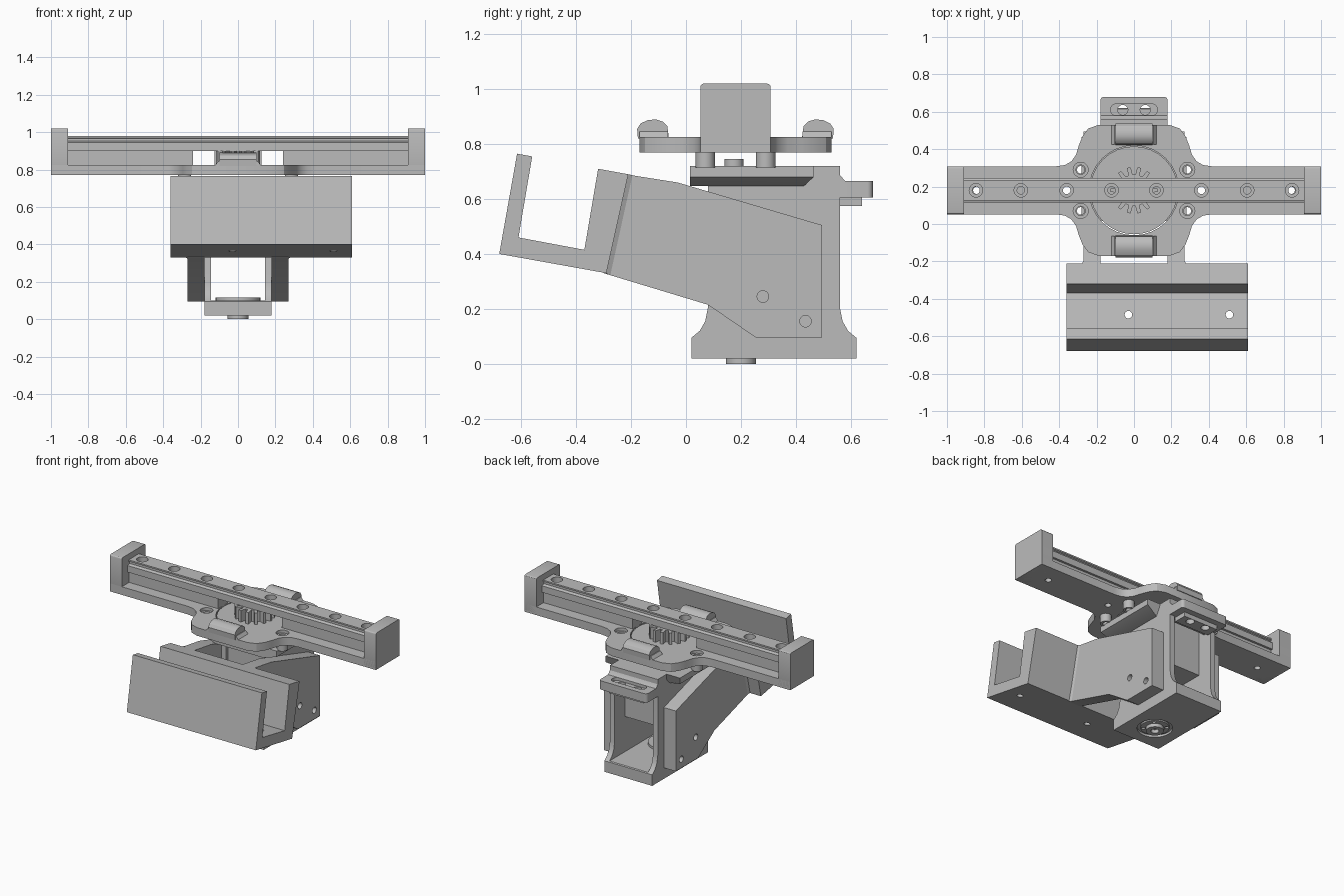
import bpy, bmesh, math
from mathutils import Vector

cube = bpy.data.objects.get("Cube")
if cube:
    bpy.data.objects.remove(cube, do_unlink=True)

grey = bpy.data.materials.new("light grey")
grey.use_nodes = True
grey.diffuse_color = (0.5, 0.5, 0.5, 1)
grey.node_tree.nodes["Principled BSDF"].inputs["Base Color"].default_value = (0.5, 0.5, 0.5, 1)

MID = 0.18  # y of the turning axis


def prism(name, pts, axis, a, b):
    """Extrude a flat outline along an axis from a to b."""
    place = {"X": lambda p, t: (t, p[0], p[1]),
             "Y": lambda p, t: (p[0], t, p[1]),
             "Z": lambda p, t: (p[0], p[1], t)}[axis]
    bm = bmesh.new()
    face = bm.faces.new([bm.verts.new(place(p, a)) for p in pts])
    moved = bmesh.ops.extrude_face_region(bm, geom=[face])["geom"]
    shift = Vector(place((0, 0), b - a))
    bmesh.ops.translate(bm, vec=shift, verts=[v for v in moved if isinstance(v, bmesh.types.BMVert)])
    bmesh.ops.recalc_face_normals(bm, faces=bm.faces)
    mesh = bpy.data.meshes.new(name)
    bm.to_mesh(mesh)
    bm.free()
    mesh.materials.append(grey)
    obj = bpy.data.objects.new(name, mesh)
    bpy.context.scene.collection.objects.link(obj)
    return obj


def box(name, x, y, z):
    return prism(name, [(x[0], y[0]), (x[1], y[0]), (x[1], y[1]), (x[0], y[1])], "Z", *z)


def circle(c, r, n=32):
    return [(c[0] + r * math.cos(math.tau * i / n), c[1] + r * math.sin(math.tau * i / n)) for i in range(n)]


def cyl(name, c, r, axis, a, b):
    return prism(name, circle(c, r), axis, a, b)


def rounded(x, y, r, n=6):
    """Outline of a rectangle with round corners."""
    pts = []
    corners = [(x[1] - r, y[1] - r), (x[0] + r, y[1] - r), (x[0] + r, y[0] + r), (x[1] - r, y[0] + r)]
    for k, (cx, cy) in enumerate(corners):
        for i in range(n + 1):
            t = math.pi / 2 * (k + i / n)
            pts.append((cx + r * math.cos(t), cy + r * math.sin(t)))
    return pts


def boolean(obj, others, operation="DIFFERENCE"):
    """Cut or join other solids into an object, then discard them."""
    for other in others:
        other.hide_render = True
        mod = obj.modifiers.new("boolean", "BOOLEAN")
        mod.operation, mod.object, mod.solver = operation, other, "EXACT"
        bpy.context.view_layer.update()
        graph = bpy.context.evaluated_depsgraph_get()
        mesh = bpy.data.meshes.new_from_object(obj.evaluated_get(graph))
        obj.modifiers.clear()
        obj.data = mesh
        bpy.data.objects.remove(other, do_unlink=True)
    return obj


# Clamp channel and its two mounting cheeks
channel = prism("clamp_channel", [(-.68, .40), (-.615, .765), (-.56, .755), (-.61, .46), (-.37, .415),
                                  (-.32, .71), (-.21, .69), (-.29, .33)], "X", -.36, .61)
boolean(channel, [cyl("cut", (x, -.485), .02, "Z", .3, .55) for x in (-.03, .51)])
cheek = [(-.22, .69), (-.03, .66), (.495, .505), (.495, .095), (.255, .095), (.08, .215), (-.30, .33)]
for side, name in ((1, "left_cheek"), (-1, "right_cheek")):
    part = prism(name, cheek, "X", side * .18, side * .27)
    boolean(part, [cyl("cut", c, .021, "X", -.5, .5) for c in ((.28, .245), (.435, .155))])
    # small fillet where the cheek meets the channel
    fillet = prism(name + "_fillet", [(-.24, .695), (-.195, .687), (-.275, .325), (-.31, .335)],
                   "X", side * .26, side * .29)
    for v in fillet.data.vertices:
        if v.co.y in (fillet.data.vertices[1].co.y, fillet.data.vertices[2].co.y) and abs(v.co.x) > .28:
            v.co.x = side * .27

# Column: flared foot, hollow inside, bracket on the back
foot = [(.62, .02), (.62, .095), (.59, .12), (.57, .155), (.56, .205)]
column = prism("column", [(.02, .02)] + foot + [(.56, .72), (.08, .72)]
               + [(.64 - y, z) for y, z in reversed(foot[1:])], "X", -.18, .18)
boolean(column, [box("cut", (-.145, .145), (-.1, .8), (.1, .65)),
                 cyl("cut", (0, .2), .11, "Z", 0, .035)])
box("motor_block", (-.145, .145), (.1, .45), (.34, .66))
cyl("bearing", (0, .2), .12, "Z", .09, .115)
shaft = cyl("bottom_shaft", (0, .2), .055, "Z", 0, .1)
boolean(shaft, [cyl("cut", (0, .2), .025, "Z", -.1, .03)])
bearing_ring = cyl("bearing_ring", (0, .2), .09, "Z", .024, .05)
boolean(bearing_ring, [cyl("cut", (0.072 * math.cos(t), .2 + .072 * math.sin(t)), .012, "Z", 0, .045)
                       for t in (.8, 2.4, 3.9, 5.5)])

# Cable bracket with a slot and two holes
tab = prism("back_bracket", rounded((-.18, .18), (.5, .68), .02), "Z", .605, .665)
boolean(tab, [prism("cut", rounded((-.125, .125), (.58, .642), .03), "Z", .645, .7)]
        + [cyl("cut", (x, .61), .027, "Z", .5, .7) for x in (-.06, .06)])
boss = box("bracket_boss", (-.13, .13), (.55, .64), (.575, .605))
boolean(boss, [cyl("cut", (x, .61), .027, "Z", .5, .7) for x in (-.06, .06)])
prism("bracket_fillet", [(.55, .72), (.558, .69), (.58, .665), (.55, .665)], "X", -.18, .18)

# Head flange, tapered underneath
flange = prism("head_flange", [(-.18, .648), (.18, .648), (.28, .68), (.28, .72), (-.28, .72), (-.28, .68)],
               "Y", .015, .465)
for v in flange.data.vertices:
    if v.co.z < .66 and v.co.y > .4:
        v.co.y = .43
cyl("hub", (0, .175), .035, "Z", .7, .745)

# Turning plate with arms
quarter = [(1, .308), (.42, .308), (.37, .315), (.335, .335), (.31, .37), (.295, .42),
           (.275, .47), (.245, .51), (.19, .53)]
half = quarter + [(-x, y) for x, y in reversed(quarter)]
plate = prism("turning_plate", half + [(-x, 2 * MID - y) for x, y in half], "Z", .77, .825)
holes = [(sx * .285, MID + sy * .11) for sx in (-1, 1) for sy in (-1, 1)]
boolean(plate, [cyl("cut", (0, MID), .24, "Z", .7, .9)]
        + [cyl("cut", c, .025, "Z", .7, .9) for c in holes]
        + [cyl("cut", c, .04, "Z", .805, .9) for c in holes]
        + [cyl("cut", (x, MID), .02, "Z", .7, .9) for x in (-.84, -.36, .36, .84)])
cyl("turning_disc", (0, MID), .235, "Z", .77, .822)
for i, c in enumerate(holes):
    post = cyl("post_%d" % i, c, .035, "Z", .715, .77)
    boolean(post, [cyl("cut", c, .02, "Z", .6, .9)])

# Gear
teeth = 14
outline = []
for i in range(teeth):
    for off, r in ((-.3, .085), (-.17, .125), (.17, .125), (.3, .085)):
        t = math.tau * (i + off) / teeth
        outline.append((r * math.cos(t), MID + r * math.sin(t)))
prism("gear", outline, "Z", .82, .9)

# Finger grips
grip = [(-.175, .82), (-.178, .855), (-.165, .875), (-.14, .887), (-.11, .89), (-.085, .882),
        (-.068, .865), (-.062, .82)]
prism("front_grip", grip, "X", -.1, .1)
prism("back_grip", [(2 * MID - y, z) for y, z in grip], "X", -.1, .1)
for side, y in (("front", (-.17, -.065)), ("back", (.425, .53))):
    prism(side + "_grip_base", [(-.125, .82), (.125, .82), (.105, .845), (-.105, .845)], "Y", *y)

# End stops and rail supports
for side, name in ((1, "left"), (-1, "right")):
    xs = sorted((side * .91, side * 1.0))
    prism(name + "_end_stop", rounded((.052, .308), (.77, 1.02), .012, 3), "X", *xs)
    support = box(name + "_rail_support", sorted((side * .24, side * .92)), (.13, .23), (.82, .905))
    boolean(support, [cyl("cut", (side * x, MID), .02, "Z", .7, 1) for x in (.36, .84)])

# Grooved linear rail with counterbored holes
profile = [(.065, .90), (.065, .945), (.045, .952), (.045, .965), (.055, .97), (.055, .98)]
rail = prism("rail", [(MID - y, z) for y, z in profile] + [(MID + y, z) for y, z in reversed(profile)],
             "X", -.915, .915)
spots = [s * x for s in (-1, 1) for x in (.12, .36, .605, .845)]
boolean(rail, [cyl("cut", (x, MID), .036, "Z", .945, 1) for x in spots]
        + [cyl("cut", (x, MID), .02, "Z", .85, 1) for x in spots])

# Smooth rounded surfaces, keep edges crisp
for obj in bpy.context.scene.objects:
    if obj.type == "MESH" and obj.data.materials and obj.data.materials[0] == grey:
        obj.data.shade_smooth()
        obj.data.set_sharp_from_angle(angle=math.radians(30))
